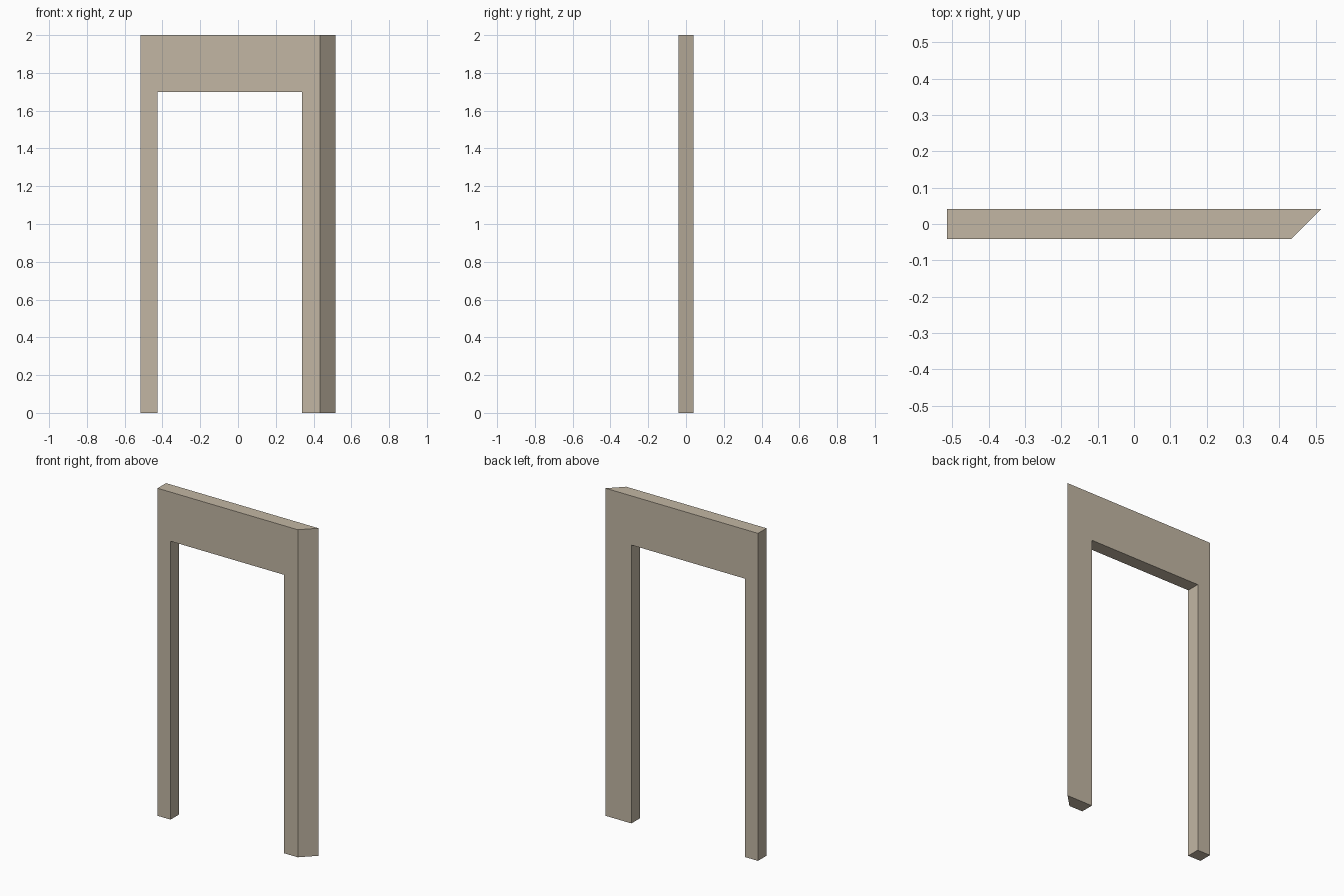
import bpy
import bmesh

if "Cube" in bpy.data.objects:
    bpy.data.objects.remove(bpy.data.objects["Cube"])

LEFT, RIGHT, TOP = -0.515, 0.515, 2.0        # outer extents
OPEN_L, OPEN_R, OPEN_TOP = -0.427, 0.34, 1.70  # doorway opening
HALF = 0.041                                  # half wall thickness

# Wall colour
stone = bpy.data.materials.new("beige_plaster")
stone.diffuse_color = (0.54, 0.47, 0.37, 1.0)
stone.use_nodes = True
stone.node_tree.nodes["Principled BSDF"].inputs["Base Color"].default_value = stone.diffuse_color

# Doorway outline on the back face, extruded towards the front
outline = [(LEFT, 0), (OPEN_L, 0), (OPEN_L, OPEN_TOP), (OPEN_R, OPEN_TOP),
           (OPEN_R, 0), (RIGHT, 0), (RIGHT, TOP), (LEFT, TOP)]
bm = bmesh.new()
back = bm.faces.new([bm.verts.new((x, HALF, z)) for x, z in outline])
result = bmesh.ops.extrude_face_region(bm, geom=[back], use_keep_orig=True)
for v in result["geom"]:
    if isinstance(v, bmesh.types.BMVert):
        v.co.y = -HALF
        # Mitred right end: 45 degree cut narrowing the front
        if v.co.x > RIGHT - 0.001:
            v.co.x -= 2 * HALF
bmesh.ops.recalc_face_normals(bm, faces=bm.faces)

mesh = bpy.data.meshes.new("doorway_wall")
bm.to_mesh(mesh)
bm.free()
mesh.materials.append(stone)
wall = bpy.data.objects.new("doorway_wall", mesh)
bpy.context.collection.objects.link(wall)
